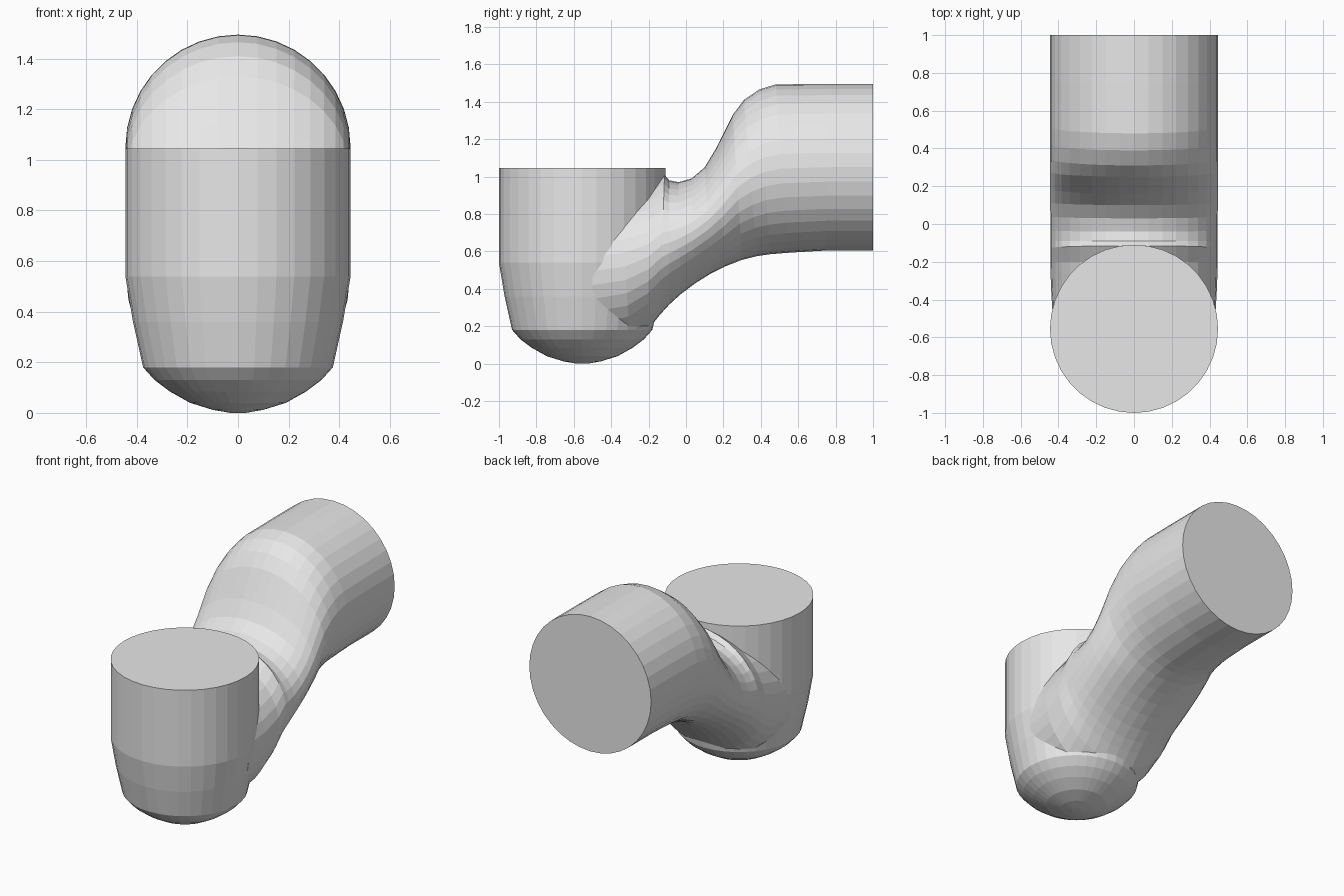
import bpy, bmesh
from math import sin, cos, pi

cube = bpy.data.objects.get("Cube")
if cube:
    bpy.data.objects.remove(cube, do_unlink=True)

SEGMENTS = 36
RADIUS = 0.445
CUP_Y = -0.555

grey = bpy.data.materials.new("light grey")
grey.use_nodes = True
grey.diffuse_color = (0.8, 0.8, 0.8, 1)
grey.node_tree.nodes["Principled BSDF"].inputs["Base Color"].default_value = (0.8, 0.8, 0.8, 1)


def loft(name, rings):
    """Skin a list of closed rings and cap both ends."""
    bm = bmesh.new()
    loops = [[bm.verts.new(p) for p in ring] for ring in rings]
    for a, b in zip(loops, loops[1:]):
        for i in range(SEGMENTS):
            j = (i + 1) % SEGMENTS
            bm.faces.new((a[i], a[j], b[j], b[i]))
    bm.faces.new(loops[0])
    bm.faces.new(loops[-1])
    bmesh.ops.recalc_face_normals(bm, faces=bm.faces)
    mesh = bpy.data.meshes.new(name)
    bm.to_mesh(mesh)
    bm.free()
    mesh.materials.append(grey)
    obj = bpy.data.objects.new(name, mesh)
    bpy.context.collection.objects.link(obj)
    return obj


angles = [2 * pi * i / SEGMENTS for i in range(SEGMENTS)]


def cup_ring(r, z):
    return [(r * cos(a), CUP_Y + r * sin(a), z) for a in angles]


def pipe_ring(top, bottom, half_width):
    """Elliptical section spanning a top and a bottom point of the side outline."""
    (ty, tz), (by, bz) = top, bottom
    return [(half_width * cos(a),
             (ty + by) / 2 + (ty - by) / 2 * sin(a),
             (tz + bz) / 2 + (tz - bz) / 2 * sin(a)) for a in angles]


# Upright cup: rounded base, tapered lower wall, straight rim
cup_profile = [(0.03, 0.0), (0.1, 0.012), (0.19, 0.04), (0.27, 0.085), (0.33, 0.13),
               (0.375, 0.18), (0.415, 0.36), (RADIUS, 0.54), (RADIUS, 1.045)]
cup = loft("cup", [cup_ring(r, z) for r, z in cup_profile])

# Bent pipe: top and bottom outline points with half width
sections = [
    ((-0.5, 0.93), (-0.5, 0.06), 0.43),
    ((-0.35, 0.94), (-0.3, 0.1), 0.44),
    ((-0.2, 0.96), (-0.2, 0.185), 0.443),
    ((-0.115, 1.01), (-0.14, 0.26), 0.443),
    ((-0.09, 0.98), (-0.09, 0.315), 0.443),
    ((-0.04, 0.97), (-0.03, 0.37), 0.443),
    ((0.03, 0.99), (0.05, 0.43), 0.443),
    ((0.1, 1.05), (0.13, 0.48), 0.444),
    ((0.16, 1.15), (0.21, 0.52), 0.444),
    ((0.25, 1.33), (0.3, 0.555), 0.444),
    ((0.31, 1.41), (0.38, 0.575), RADIUS),
    ((0.39, 1.465), (0.45, 0.585), RADIUS),
    ((0.48, 1.493), (0.55, 0.593), RADIUS),
    ((0.75, 1.495), (0.75, 0.605), RADIUS),
    ((1.0, 1.495), (1.0, 0.605), RADIUS),
]
pipe = loft("pipe", [pipe_ring(*s) for s in sections])

# Merge the pipe into the cup as one skin
union = cup.modifiers.new("join pipe", "BOOLEAN")
union.operation = "UNION"
union.solver = "EXACT"
union.object = pipe
bpy.context.view_layer.objects.active = cup
cup.select_set(True)
bpy.ops.object.modifier_apply(modifier=union.name)
bpy.data.objects.remove(pipe, do_unlink=True)
cup.name = "elbow_pipe"
